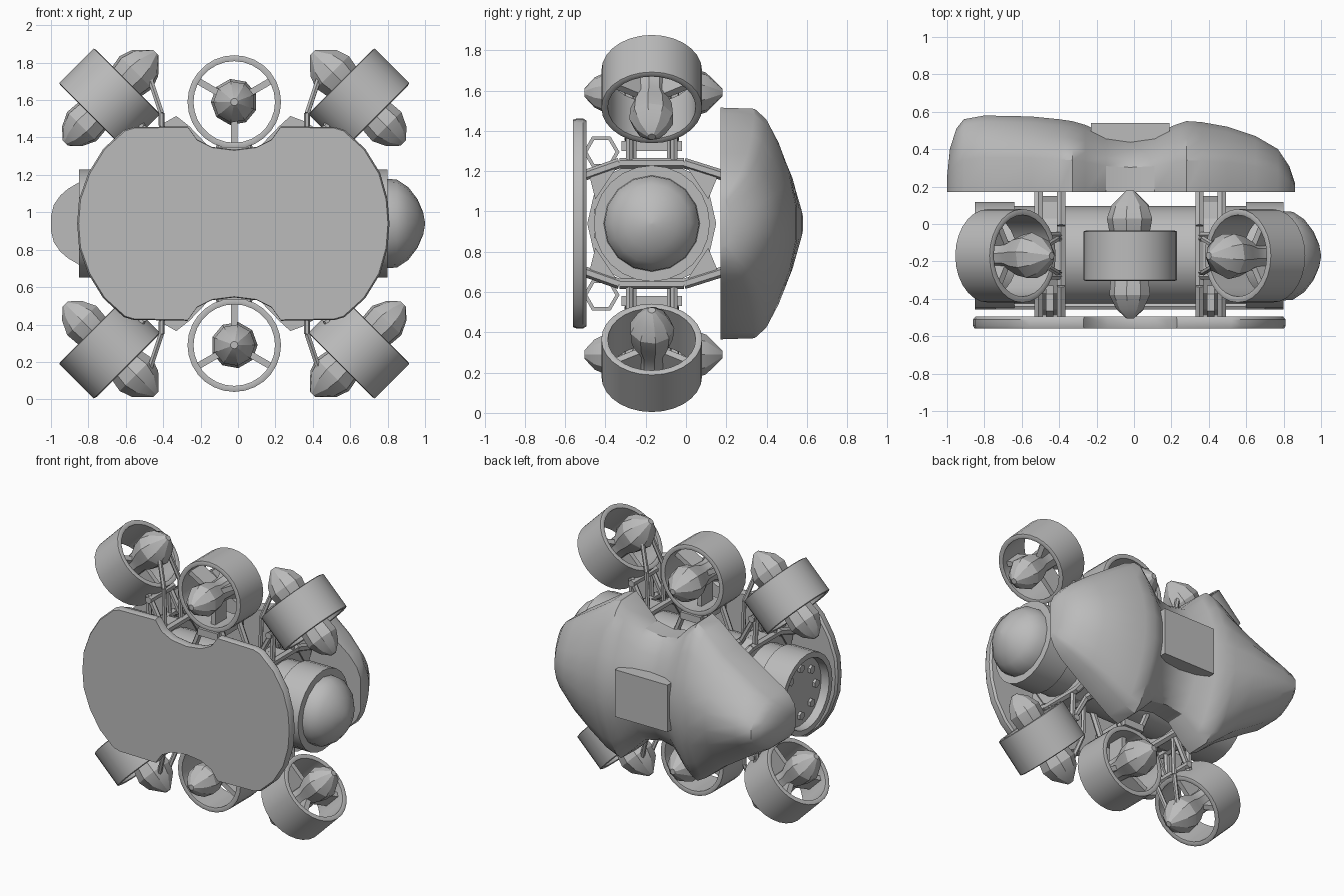
import bpy, bmesh, math
from mathutils import Vector, Matrix

if "Cube" in bpy.data.objects:
    bpy.data.objects.remove(bpy.data.objects["Cube"])

grey = bpy.data.materials.new("plain grey")
grey.use_nodes = True
grey.diffuse_color = (0.5, 0.5, 0.5, 1)
grey.node_tree.nodes["Principled BSDF"].inputs["Base Color"].default_value = (0.5, 0.5, 0.5, 1)

MID = Vector((-0.02, -0.17, 0.94))  # centre of the hull tube


def finish(bm, name, angle=30, matrix=None):
    bmesh.ops.remove_doubles(bm, verts=bm.verts, dist=0.0005)
    bmesh.ops.recalc_face_normals(bm, faces=bm.faces)
    mesh = bpy.data.meshes.new(name)
    bm.to_mesh(mesh)
    bm.free()
    obj = bpy.data.objects.new(name, mesh)
    mesh.materials.append(grey)
    bpy.context.collection.objects.link(obj)
    if matrix:
        obj.matrix_world = matrix
    bpy.ops.object.select_all(action='DESELECT')
    obj.select_set(True)
    bpy.context.view_layer.objects.active = obj
    bpy.ops.object.shade_smooth_by_angle(angle=math.radians(angle))


def loft(bm, rings, closed=False):
    rows = [[bm.verts.new(p) for p in ring] for ring in rings]
    pairs = list(zip(rows, rows[1:])) + ([(rows[-1], rows[0])] if closed else [])
    for a, b in pairs:
        for i in range(len(a)):
            j = (i + 1) % len(a)
            bm.faces.new((a[i], a[j], b[j], b[i]))
    if not closed:
        bm.faces.new(rows[0])
        bm.faces.new(rows[-1])


def lathe(bm, profile, sides, closed=False):
    # profile of (height, radius) turned about local z
    turn = [2 * math.pi * i / sides for i in range(sides)]
    loft(bm, [[(r * math.cos(t), r * math.sin(t), h) for t in turn] for h, r in profile], closed)


def bar(bm, a, b, r=0.02, sides=6):
    a, b = Vector(a), Vector(b)
    d = b - a
    m = Matrix.Translation((a + b) / 2) @ d.to_track_quat('Z', 'Y').to_matrix().to_4x4()
    bmesh.ops.create_cone(bm, cap_ends=True, segments=sides, radius1=r, radius2=r,
                          depth=d.length, matrix=m)


def box(bm, centre, size, turn=0):
    m = Matrix.Rotation(turn, 4, 'Z') @ Matrix.Translation(centre) @ Matrix.Diagonal((*size, 1))
    bmesh.ops.create_cube(bm, size=1, matrix=m)


def frame_at(pos, axis, up):
    z = Vector(axis).normalized()
    y = Vector(up)
    x = y.cross(z)
    return Matrix.Translation(pos) @ Matrix((x, y, z)).transposed().to_4x4()


# Thrusters: duct, hub and three blade-like spokes
def thruster(name, pos, axis, up):
    m = frame_at(pos, axis, up)
    bm = bmesh.new()
    lathe(bm, [(-.13, .25), (.13, .25), (.135, .235), (.13, .218), (-.13, .218), (-.135, .235)],
          28, closed=True)
    finish(bm, name + "_duct", 40, m)
    bm = bmesh.new()
    lathe(bm, [(-.335, .02), (-.285, .075), (-.21, .112), (-.13, .105), (-.05, .075), (.05, .08),
               (.12, .11), (.2, .125), (.27, .1), (.35, .02)], 9)
    finish(bm, name + "_hub", 25, m)
    bm = bmesh.new()
    for k in range(3):
        box(bm, (.15, 0, -.02), (.17, .035, .13), math.radians(-90 + 120 * k))
    finish(bm, name + "_spokes", 20, m)


for sz, level in ((1, "upper"), (-1, "lower")):
    thruster(level + "_middle_thruster", MID + Vector((0, 0, .65 * sz)), (0, 1, 0), (0, 0, sz))
    for sx, side in ((1, "left"), (-1, "right")):
        thruster(f"{level}_{side}_thruster", MID + Vector((.667 * sx, 0, .667 * sz)),
                 (-sx, 0, sz), Vector((sx, 0, sz)).normalized())

# Hull tube with collars and a recessed end
along_x = frame_at(MID, (1, 0, 0), (0, 0, 1))
bm = bmesh.new()
lathe(bm, [(-.77, .245), (-.83, .25), (-.83, .288), (-.62, .288), (-.62, .265),
           (.62, .265), (.62, .288), (.82, .288), (.82, .24)], 24)
finish(bm, "hull_tube", 30, along_x)
bm = bmesh.new()
for k in range(8):
    t = k * math.pi / 4
    p = Vector((.17 * math.cos(t), .17 * math.sin(t), -.79))
    bar(bm, p, p + Vector((0, 0, .03)), .03)
finish(bm, "end_cap_bolts", 30, along_x)
bm = bmesh.new()
lathe(bm, [(.8, .24), (.87, .235), (.93, .195), (.98, .13), (1.01, .06), (1.02, .005)], 16)
finish(bm, "nose_dome", 35, along_x)

# Front plate, notched for the middle thrusters
upper = [(-.84, 0), (-.83, .13), (-.78, .27), (-.7, .4), (-.59, .5), (-.54, .515), (-.25, .52),
         (-.2, .45), (-.12, .41), (0, .395), (.12, .41), (.2, .45), (.25, .52), (.54, .515),
         (.59, .5), (.7, .4), (.78, .27), (.82, .13), (.83, 0)]
outline = upper + [(x, -z) for x, z in reversed(upper[1:-1])]
bm = bmesh.new()
loft(bm, [[(MID.x + x * s, y, MID.z + z * s) for x, z in outline]
          for y, s in ((-.495, .985), (-.51, 1), (-.545, 1), (-.56, .99))])
finish(bm, "front_plate", 30)

# Rear float: cross-sections (x, half height, depth) lofted along x
stations = [(-1, .04, .25), (-.985, .1, .4), (-.95, .15, .51), (-.91, .185, .56), (-.8, .25, .58),
            (-.55, .41, .575), (-.4, .535, .56), (-.33, .575, .55), (-.26, .52, .53),
            (-.15, .405, .48), (-.02, .38, .465), (.11, .405, .48), (.22, .52, .53),
            (.28, .575, .55), (.36, .545, .545), (.5, .45, .52), (.65, .35, .47), (.77, .26, .4),
            (.83, .19, .31), (.86, .12, .22)]
section = [(1, 0), (.99, .45), (.9, .6), (.7, .76), (.42, .92), (.15, 1)]
section += [(-z, d) for z, d in reversed(section)]
bm = bmesh.new()
loft(bm, [[(x, .17 + d * (y - .17), MID.z + z * h) for z, d in section] for x, h, y in stations])
finish(bm, "rear_float", 35)
bm = bmesh.new()
box(bm, (MID.x, .44, MID.z), (.42, .2, .34))
finish(bm, "float_centre_block", 20)

# Support frames around the tube
for sx, side in ((1, "left"), (-1, "right")):
    cx = MID.x + .43 * sx
    bm = bmesh.new()
    lathe(bm, [(-.06, .265), (.06, .265), (.06, .32), (-.06, .32)], 14, closed=True)
    finish(bm, side + "_clamp_ring", 20, frame_at((cx, MID.y, MID.z), (1, 0, 0), (0, 0, 1)))
    bm = bmesh.new()
    for sz in (1, -1):
        z = MID.z + .24 * sz
        for x in (cx - .06, cx + .06):
            bar(bm, (x, -.5, z), (x, -.33, z + .06 * sz), .026)
            bar(bm, (x, .18, z), (x, -.01, z + .06 * sz), .026)
            bar(bm, (x, -.33, z + .06 * sz), (x, -.01, z + .06 * sz), .026)
            # gussets filling the corners
            for outer, inner, low in ((-.48, -.33, -.45), (.16, -.01, .11)):
                loft(bm, [[(x + t, outer, z), (x + t, inner, z + .06 * sz), (x + t, low, z - .12 * sz)]
                          for t in (-.012, .012)])
            # legs to the corner thrusters
            for y in (-.28, -.06):
                bar(bm, (x, y, z + .05 * sz), (MID.x + .5 * sx, y, MID.z + .53 * sz), .02)
        bar(bm, (MID.x + .48 * sx, MID.y - .14, MID.z + .5 * sz),
            (MID.x + .48 * sx, MID.y + .14, MID.z + .5 * sz), .025)
        # braces reaching the inner end of the hubs
        for dy in (-.09, .09):
            knee = MID + Vector((.39 * sx, dy, .59 * sz))
            bar(bm, MID + Vector((.38 * sx, dy, .3 * sz)), knee, .016)
            bar(bm, knee, MID + Vector((.45 * sx, dy * .6, .77 * sz)), .016)
    finish(bm, side + "_frame_struts", 20)
    # hexagonal loops behind the plate
    for sz, level in ((1, "upper"), (-1, "lower")):
        bm = bmesh.new()
        lathe(bm, [(-.02, .07), (.02, .07), (.02, .09), (-.02, .09)], 6, closed=True)
        finish(bm, f"{level}_{side}_loop", 20,
               frame_at((cx, -.42, MID.z + .355 * sz), (1, 0, 0), (0, 0, 1)))

# Mounts for the middle thrusters
bm = bmesh.new()
for sz in (1, -1):
    box(bm, MID + Vector((0, 0, .385 * sz)), (.16, .3, .05))
    for sx in (-1, 1):
        for y in (-.1, .1):
            bar(bm, MID + Vector((.16 * sx, y, .2 * sz)), MID + Vector((.07 * sx, y, .42 * sz)), .022)
finish(bm, "middle_thruster_mounts", 20)

# Rails tying the two frames together
bm = bmesh.new()
for sz in (1, -1):
    bar(bm, (-.74, -.44, MID.z + .06 * sz), (.7, -.44, MID.z + .06 * sz), .02)
finish(bm, "front_rails", 20)
